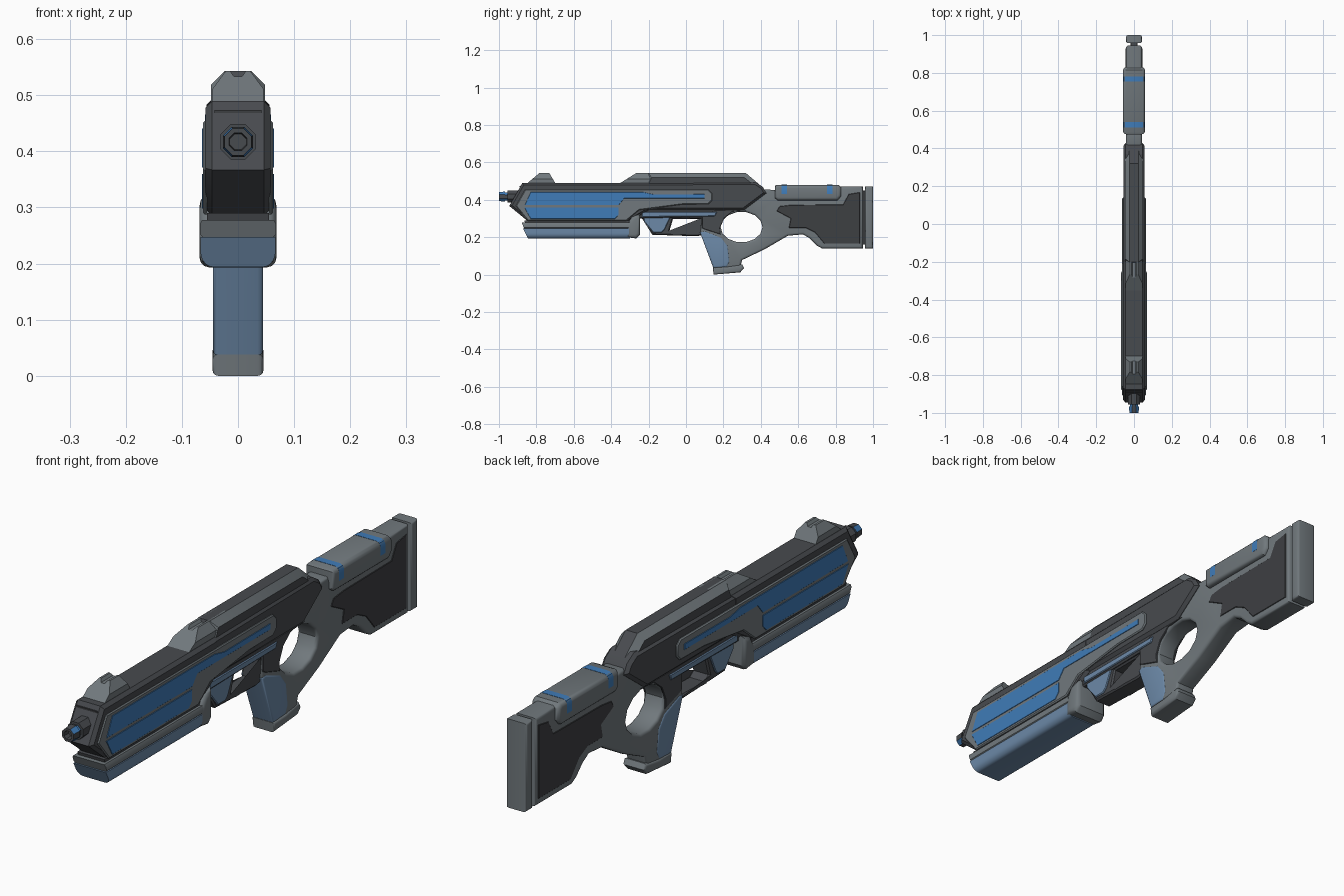
import bpy, bmesh, math
from mathutils import Vector

if "Cube" in bpy.data.objects:
    bpy.data.objects.remove(bpy.data.objects["Cube"])


def material(name, rgb):
    m = bpy.data.materials.new(name)
    m.diffuse_color = (*rgb, 1)
    m.use_nodes = True
    m.node_tree.nodes["Principled BSDF"].inputs["Base Color"].default_value = m.diffuse_color
    return m


DARK = material("dark grey", (0.064, 0.069, 0.077))
CHAR = material("charcoal", (0.048, 0.050, 0.055))
GREY = material("mid grey", (0.165, 0.19, 0.205))
BLUE = material("bright blue", (0.05, 0.20, 0.48))
STEEL = material("steel blue", (0.15, 0.25, 0.39))


def finish(name, bm, *mats):
    bmesh.ops.recalc_face_normals(bm, faces=bm.faces)
    me = bpy.data.meshes.new(name)
    bm.to_mesh(me)
    bm.free()
    for m in mats:
        me.materials.append(m)
    ob = bpy.data.objects.new(name, me)
    bpy.context.collection.objects.link(ob)
    return ob


def inset(pts, d, hole=False):
    """Mitred inset of a (y, z) loop into the material."""
    p = [Vector(q) for q in pts]
    n = len(p)
    area = sum(p[i - 1].x * p[i].y - p[i].x * p[i - 1].y for i in range(n))
    if (area < 0) != hole:
        d = -d
    out = []
    for i in range(n):
        a = (p[i] - p[i - 1]).normalized()
        b = (p[(i + 1) % n] - p[i]).normalized()
        na, nb = Vector((-a.y, a.x)), Vector((-b.y, b.x))
        out.append(p[i] + (na + nb) * d / max(1 + na.dot(nb), 0.4))
    return out


def prism(name, pts, w, mat, c=0.006, seg=1, hole=None, x0=None, edge_mat=None):
    """Side profile widened along x with chamfered rims; x0 makes a mirrored side plate."""
    rim = [(w - c + c * math.sin(a), c * (1 - math.cos(a)))
           for a in (math.pi / 2 * i / seg for i in range(seg + 1))]
    levels = [(x0, 0)] + rim if x0 is not None else [(-x, d) for x, d in rim[::-1]] + rim
    bm = bmesh.new()
    caps = [[], []]
    for loop, is_hole in ((pts, False), (hole, True)):
        if not loop:
            continue
        rings = [[bm.verts.new((x, q.x, q.y)) for q in inset(loop, d, is_hole)] for x, d in levels]
        n = len(loop)
        for r, s in zip(rings, rings[1:]):
            for i in range(n):
                bm.faces.new((r[i], r[(i + 1) % n], s[(i + 1) % n], s[i]))
        for k, ring in enumerate((rings[0], rings[-1])):
            caps[k] += [bm.edges.get((ring[i], ring[(i + 1) % n])) for i in range(n)]
    for k, edges in enumerate(caps):
        bmesh.ops.triangle_fill(bm, edges=edges, use_beauty=True, normal=(2 * k - 1, 0, 0))
    if edge_mat:
        bm.normal_update()
        for f in bm.faces:
            f.material_index = int(0.2 < abs(f.normal.x) < 0.95)
    ob = finish(name, bm, mat, *([edge_mat] if edge_mat else []))
    if x0 is not None:
        ob.modifiers.new("mirror", 'MIRROR')
    return ob


def bar(name, half, y0, y1, mat, k0=0.0, k1=0.0):
    """Half cross-section (x, z) mirrored and run along y, with sloped ends."""
    prof = half + [(-x, z) for x, z in half[::-1]]
    zb = min(z for _, z in prof)
    bm = bmesh.new()
    a = [bm.verts.new((x, y0 + k0 * (z - zb), z)) for x, z in prof]
    b = [bm.verts.new((x, y1 + k1 * (z - zb), z)) for x, z in prof]
    n = len(prof)
    for i in range(n):
        bm.faces.new((a[i], a[(i + 1) % n], b[(i + 1) % n], b[i]))
    bm.faces.new(a)
    bm.faces.new(b)
    return finish(name, bm, mat)


# front housing and receiver
prism("front_housing", [(-.945, .367), (-.875, .49), (-.2, .49), (-.2, .345), (-.30, .285), (-.845, .285)],
      .058, DARK, .012)
prism("receiver", [(-.26, .345), (-.26, .49), (.37, .495), (.41, .47), (.43, .435), (.31, .345)], .056, DARK, .012)
prism("receiver_underside", [(-.26, .37), (-.26, .30), (.10, .305), (.2, .37)], .045, DARK)
bm_slot = [(.042, .468), (.042, .474)]
bar("front_slot", bm_slot, -.89, -.87, CHAR)

# top hump and the two notched sights
prism("top_hump", [(-.24, .45), (-.2, .543), (.32, .543), (.40, .475), (.38, .45)], .048, DARK, .024,
      edge_mat=GREY)
sight = [(.045, .475), (.045, .512), (.022, .543), (.014, .543), (.007, .533)]
bar("front_sight", sight, -.865, -.69, GREY, 1.2, -.6)
bar("rear_sight", sight, -.375, -.09, GREY, 1.6, -.2)

# side panels
prism("side_frame", [(-.91, .367), (-.86, .455), (.12, .455), (.14, .435), (.14, .397), (.12, .377),
                     (-.02, .375), (-.25, .345), (-.32, .287), (-.845, .287)], .0625, GREY, .004, x0=.055)
prism("upper_side_panel", [(-.862, .371), (-.83, .441), (-.23, .441), (-.17, .428), (.10, .43), (.10, .408),
                           (-.33, .408), (-.36, .371)], .0645, BLUE, .001, x0=.061)
prism("lower_side_panel", [(-.865, .360), (-.36, .360), (-.36, .32), (-.38, .298), (-.83, .298)],
      .0645, BLUE, .001, x0=.061)

# octagonal barrel with blue diagonal facets
bm = bmesh.new()
rings = []
for y, r in ((-.86, .034), (-.955, .034), (-.955, .024), (-.967, .024), (-.967, .029), (-1, .026),
             (-1, .017), (-.975, .015)):
    rings.append([bm.verts.new((r * math.cos(t), y, .417 + r * math.sin(t)))
                  for t in (math.pi * (2 * i + 1) / 8 for i in range(8))])
for j, (r, s) in enumerate(zip(rings, rings[1:])):
    for i in range(8):
        f = bm.faces.new((r[i], r[(i + 1) % 8], s[(i + 1) % 8], s[i]))
        f.material_index = 1 if (j in (2, 4) and i % 2 == 0) else 0
bm.faces.new(rings[-1])
bm.faces.new(rings[0])
finish("barrel", bm, DARK, BLUE)

# fore grip under the housing
arc = [(.045 + .022 * math.cos(t), .222 + .028 * math.sin(t)) for t in (-math.pi / 2 * i / 5 for i in range(6))]
bar("fore_grip", [(.067, .247)] + arc, -.845, -.30, STEEL, -.5)
bar("fore_grip_rail", [(.064, .278), (.068, .270), (.068, .252), (.06, .245)], -.865, -.30, GREY, -.4)
bar("fore_grip_spine", [(.055, .29), (.055, .24)], -.85, -.30, DARK, -.3)
prism("fore_grip_end", [(-.315, .20), (-.315, .265), (-.29, .31), (-.245, .325), (-.245, .215), (-.265, .193)],
      .069, GREY, .018, 3)

# trigger guard and its side plates
prism("trigger_guard", [(-.235, .34), (-.235, .30), (-.18, .213), (.06, .205), (.12, .22), (.12, .34)],
      .036, DARK, .006, hole=[(-.07, .297), (.078, .297), (.072, .222), (-.065, .218), (-.088, .235)])
prism("guard_side_plate", [(-.225, .315), (-.08, .315), (-.115, .24), (-.13, .225), (-.175, .225), (-.225, .285)],
      .041, STEEL, .003, x0=.033)
prism("underside_strip", [(-.235, .308), (-.235, .334), (.165, .334), (.155, .312)], .049, STEEL, .003, x0=.043)

# thumbhole grip and stock
hole = [(.297 + .112 * math.cos(t), .254 + .082 * math.sin(t)) for t in (math.tau * i / 14 for i in range(14))]
prism("stock_frame", [(.15, .03), (.29, .04), (.30, .078), (.42, .135), (.545, .208), (.625, .215), (.66, .195),
                      (.70, .155), (.727, .14), (.945, .14), (.945, .47), (.82, .47), (.78, .42), (.49, .42),
                      (.475, .453), (.40, .455), (.30, .40), (.10, .345), (.075, .23)],
      .042, GREY, .012, 3, hole=hole)
prism("grip_front", [(.074, .228), (.10, .235), (.19, .20), (.225, .155), (.235, .07), (.22, .04), (.146, .035)],
      .0445, STEEL, .010, 3)
prism("grip_foot", [(.148, 0), (.29, .012), (.31, .035), (.30, .055), (.22, .042), (.143, .038)],
      .0455, GREY, .010, 3)
prism("grip_upper_plate", [(.085, .345), (.33, .345), (.25, .338), (.205, .302), (.182, .25), (.185, .215),
                           (.10, .242), (.085, .25)], .0445, DARK, .002, x0=.038)
prism("stock_side_panel", [(.485, .34), (.50, .365), (.56, .372), (.84, .375), (.87, .43), (.93, .44), (.93, .165),
                           (.74, .165), (.69, .225), (.64, .25), (.55, .25), (.56, .30)],
      .044, CHAR, .002, x0=.038)

# cheek rest with wrapped stripes
prism("cheek_rest", [(.475, .475), (.487, .48), (.815, .48), (.83, .465), (.83, .42), (.81, .397), (.49, .397),
                     (.475, .41)], .058, GREY, .016, 3)
stripe = [(.0588, .43), (.0588, .465), (.054, .476), (.042, .481)]
for name, y in (("front_stripe", .525), ("rear_stripe", .768)):
    bar(name, stripe, y - .014, y + .014, BLUE)

# butt pad
prism("butt_link", [(.93, .16), (.97, .16), (.97, .45), (.93, .45)], .018, DARK, .002)
prism("butt_pad", [(.957, .14), (1, .14), (1, .47), (.957, .47)], .042, GREY, .010, 3)

# smooth the rounded parts, keep the hard edges
for ob in bpy.context.collection.objects:
    ob.select_set(True)
    bpy.context.view_layer.objects.active = ob
bpy.ops.object.shade_smooth_by_angle(angle=math.radians(32))
